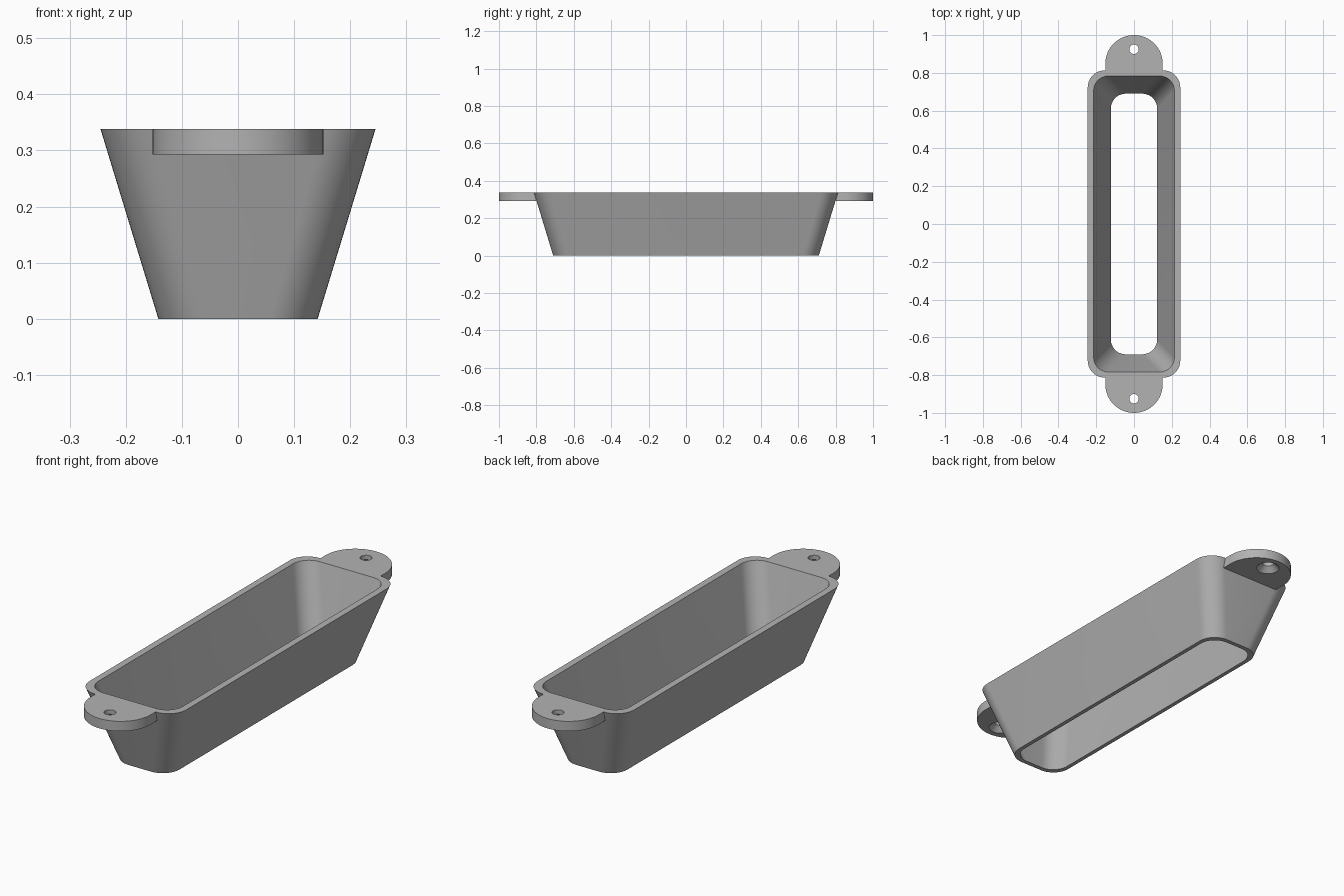
import bpy
import bmesh
from math import cos, sin, pi

old = bpy.data.objects.get("Cube")
if old:
    bpy.data.objects.remove(old, do_unlink=True)

HEIGHT = 0.338
TAB_BASE = 0.293

grey = bpy.data.materials.new("plain grey")
grey.use_nodes = True
colour = (0.45, 0.45, 0.45, 1)
grey.diffuse_color = colour
grey.node_tree.nodes["Principled BSDF"].inputs["Base Color"].default_value = colour


def finish(bm, name):
    """Turn a bmesh into a smooth object with sharp edges kept."""
    bmesh.ops.recalc_face_normals(bm, faces=bm.faces)
    mesh = bpy.data.meshes.new(name)
    bm.to_mesh(mesh)
    bm.free()
    mesh.materials.append(grey)
    obj = bpy.data.objects.new(name, mesh)
    bpy.context.collection.objects.link(obj)
    bpy.ops.object.select_all(action="DESELECT")
    obj.select_set(True)
    bpy.context.view_layer.objects.active = obj
    bpy.ops.object.shade_smooth_by_angle(angle=pi / 6)


def arc(cx, cy, r, start, sweep, steps):
    return [(cx + r * cos(start + sweep * i / steps),
             cy + r * sin(start + sweep * i / steps)) for i in range(steps + 1)]


def rounded_rect(hx, hy, r):
    points = []
    for i, (sx, sy) in enumerate([(1, 1), (-1, 1), (-1, -1), (1, -1)]):
        points += arc(sx * (hx - r), sy * (hy - r), r, i * pi / 2, pi / 2, 12)
    return points


def ring(bm, points, z):
    return [bm.verts.new((x, y, z)) for x, y in points]


def bridge(bm, a, b):
    n = len(a)
    for i in range(n):
        j = (i + 1) % n
        bm.faces.new((a[i], a[j], b[j], b[i]))


# Tapered open sleeve: outer wall, rim, inner wall and lower rim
bm = bmesh.new()
loops = [
    ring(bm, rounded_rect(0.142, 0.71, 0.085), 0),
    ring(bm, rounded_rect(0.245, 0.813, 0.09), HEIGHT),
    ring(bm, rounded_rect(0.214, 0.784, 0.08), HEIGHT),
    ring(bm, rounded_rect(0.123, 0.69, 0.08), 0),
]
for i in range(4):
    bridge(bm, loops[i], loops[(i + 1) % 4])
finish(bm, "tapered_sleeve")


def tab(name, side):
    """Round-ended mounting tab with a hole countersunk from below."""
    bm = bmesh.new()

    def outline(z, wall_y):
        pts = [(0.152, wall_y)] + arc(0, 0.848, 0.152, 0, pi, 40) + [(-0.152, wall_y)]
        return ring(bm, [(x, side * y) for x, y in pts], z)

    def hole(r, z):
        return ring(bm, arc(0, side * 0.925, r, 0, 2 * pi, 32)[:-1], z)

    low, high = outline(TAB_BASE, 0.80), outline(HEIGHT, 0.813)
    sink, throat, mouth = hole(0.05, TAB_BASE), hole(0.025, 0.318), hole(0.025, HEIGHT)
    bridge(bm, low, high)
    bridge(bm, sink, throat)
    bridge(bm, throat, mouth)
    # Flat faces pierced by the hole
    for outer, inner in ((low, sink), (high, mouth)):
        edges = [bm.edges.get((loop[i - 1], loop[i]))
                 for loop in (outer, inner) for i in range(len(loop))]
        bmesh.ops.triangle_fill(bm, edges=edges, use_beauty=True)
    finish(bm, name)


tab("front_tab", -1)
tab("back_tab", 1)
